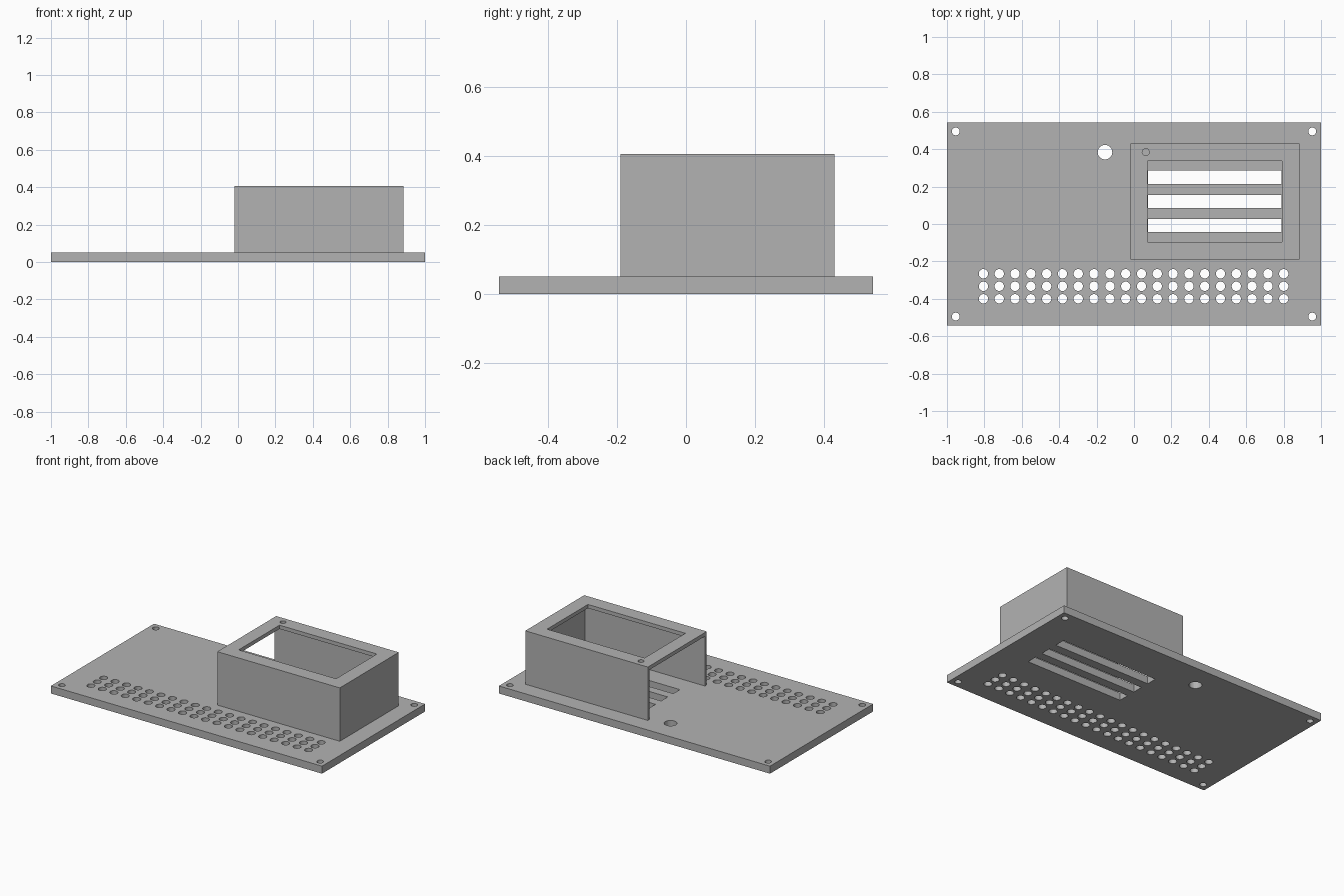
import bpy, bmesh
from mathutils import Matrix, Vector

if "Cube" in bpy.data.objects:
    bpy.data.objects.remove(bpy.data.objects["Cube"])

grey = bpy.data.materials.new("plain grey")
grey.use_nodes = True
colour = (0.45, 0.45, 0.45, 1)
grey.diffuse_color = colour
grey.node_tree.nodes["Principled BSDF"].inputs["Base Color"].default_value = colour


def add_box(bm, x0, x1, y0, y1, z0, z1):
    size = Matrix.Diagonal((x1 - x0, y1 - y0, z1 - z0, 1))
    mid = Vector((x0 + x1, y0 + y1, z0 + z1)) / 2
    bmesh.ops.create_cube(bm, size=1, matrix=Matrix.Translation(mid) @ size)


def add_pin(bm, x, y, z, r, depth):
    bmesh.ops.create_cone(bm, cap_ends=True, segments=24, radius1=r, radius2=r,
                          depth=depth, matrix=Matrix.Translation((x, y, z)))


def make_object(name, bm):
    mesh = bpy.data.meshes.new(name)
    bm.to_mesh(mesh)
    bm.free()
    mesh.materials.append(grey)
    obj = bpy.data.objects.new(name, mesh)
    bpy.context.scene.collection.objects.link(obj)
    return obj


def cut(obj, bm):
    cutter = make_object(obj.name + "_cutter", bm)
    cutter.hide_render = True
    mod = obj.modifiers.new("cut", "BOOLEAN")
    mod.operation, mod.solver, mod.object = "DIFFERENCE", "EXACT", cutter
    bpy.context.view_layer.objects.active = obj
    bpy.ops.object.modifier_apply(modifier=mod.name)
    bpy.data.objects.remove(cutter)


PLATE, TOP, WALL, LID = 0.05, 0.406, 0.02, 0.025
LEFT, RIGHT, FRONT, BACK = -0.02, 0.884, -0.19, 0.431

# Base plate
bm = bmesh.new()
add_box(bm, -1, 1, -0.543, 0.543, 0, PLATE)
plate = make_object("base_plate", bm)

# Plate openings: corner screws, cable hole, vent grid and slots
bm = bmesh.new()
for x in (-0.953, 0.953):
    for y in (-0.495, 0.495):
        add_pin(bm, x, y, PLATE / 2, 0.021, 0.2)
add_pin(bm, -0.155, 0.384, PLATE / 2, 0.039, 0.2)
for col in range(20):
    for row in range(3):
        add_pin(bm, -0.805 + col * 0.0845, -0.4 + row * 0.067, PLATE / 2, 0.025, 0.2)
for y in (-0.042, 0.086, 0.215):
    add_box(bm, 0.074, 0.788, y, y + 0.07, -0.1, 0.15)
cut(plate, bm)

# Housing: solid block hollowed out, open on one end
bm = bmesh.new()
add_box(bm, LEFT, RIGHT, FRONT, BACK, PLATE, TOP)
housing = make_object("housing", bm)
bm = bmesh.new()
add_box(bm, LEFT - 0.1, RIGHT - WALL, FRONT + WALL, BACK - WALL, PLATE - 0.1, TOP - LID)
cut(housing, bm)

# Window and screw hole in the housing lid
bm = bmesh.new()
add_box(bm, 0.071, 0.79, -0.095, 0.336, TOP - 0.1, TOP + 0.1)
add_pin(bm, 0.063, 0.384, TOP, 0.019, 0.2)
cut(housing, bm)
